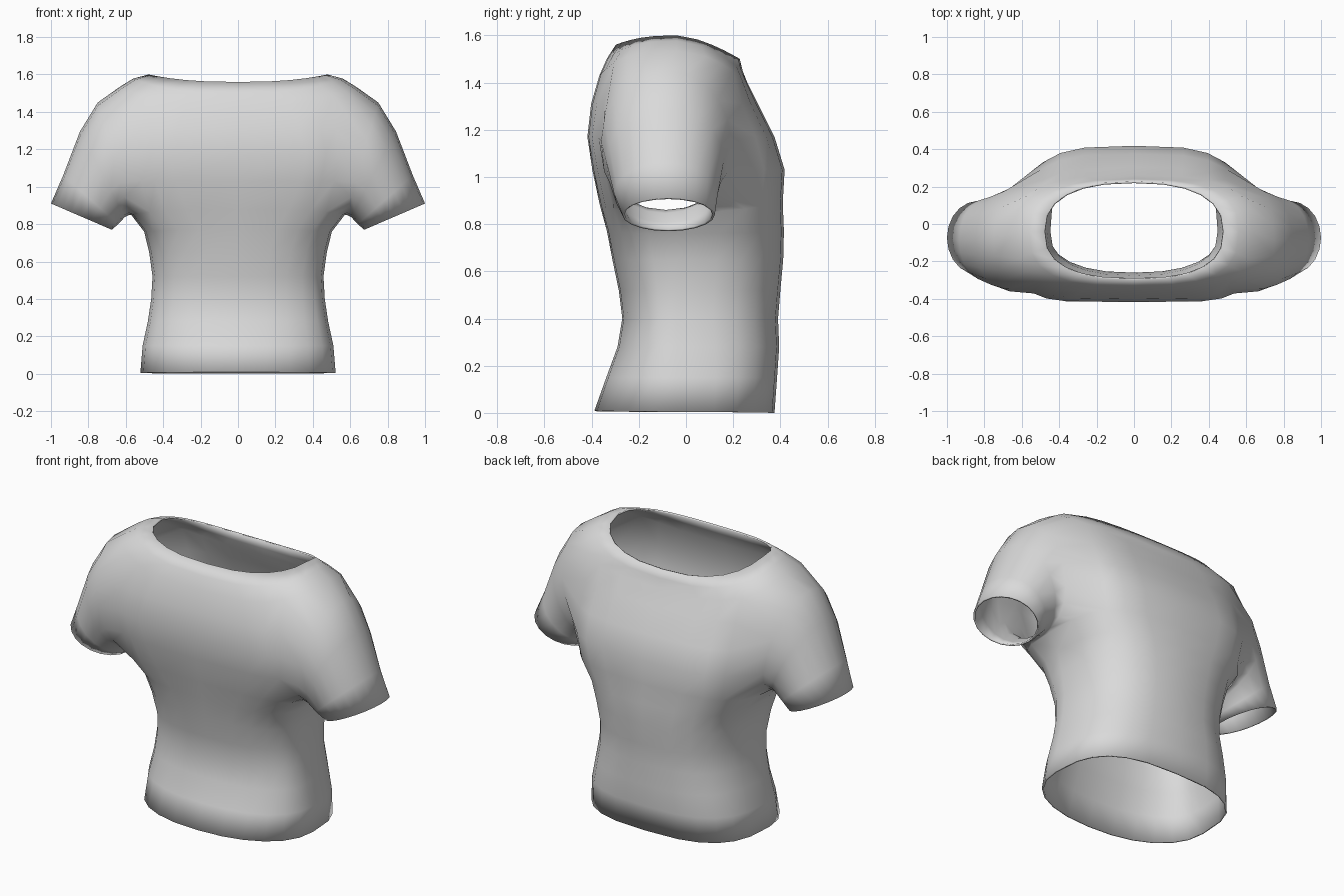
import bpy, bmesh, math

if "Cube" in bpy.data.objects:
    bpy.data.objects.remove(bpy.data.objects["Cube"])

N = 24          # columns around the torso
HALF = 3        # armhole spans this many columns each side of the side seam
YC = -0.04      # y of the side seams

# Torso rings: half width, front y, back y, side z, front z, back z, front squareness, back squareness
RINGS = [
    (.522, -.388, .375, .005, .010, .000, .90, .70),   # hem
    (.510, -.338, .386, .15, .15, .15, .88, .70),
    (.482, -.290, .395, .28, .28, .28, .86, .72),
    (.464, -.270, .390, .40, .40, .40, .84, .75),
    (.457, -.285, .400, .52, .52, .52, .82, .75),      # waist
    (.475, -.312, .412, .65, .65, .65, .75, .72),
    (.502, -.335, .415, .76, .77, .77, .66, .68),
    (.570, -.365, .410, .848, .88, .89, .55, .63),     # armpit
    (.600, -.397, .418, 1.03, 1.03, 1.03, .43, .61),
    (.610, -.418, .375, 1.17, 1.17, 1.17, .38, .62),   # chest
    (.610, -.402, .305, 1.31, 1.31, 1.31, .46, .64),
    (.630, -.367, .260, 1.535, 1.43, 1.40, .60, .66),  # shoulder
    (.560, -.336, .240, 1.578, 1.50, 1.45, .70, .74),
    (.478, -.298, .228, 1.600, 1.560, 1.50, .78, .82), # neckline
]
ARMPIT, SHOULDER = 7, 11

# Sleeve rings: inner x, inner z, outer x, outer z, front y, back y, squareness
SLEEVE = [
    (.580, .850, .750, 1.450, -.360, .190, .72),
    (.605, .838, .845, 1.295, -.338, .160, .82),
    (.640, .800, .935, 1.060, -.305, .135, .92),
    (.675, .770, 1.000, .910, -.270, .122, 1.0),       # cuff
]


def spow(v, p):
    return math.copysign(abs(v) ** p, v)


def ring_point(ring, i):
    hx, yf, yb, zs, zf, zb, pf, pb = ring
    a = 2 * math.pi * i / N
    c, s = math.cos(a), math.sin(a)
    y_end, z_end, p, q = (yf, zf, pf, 2) if s < 0 else (yb, zb, pb, 1.3)
    return (hx * spow(c, p), YC + (y_end - YC) * abs(s) ** p,
            zs + (z_end - zs) * abs(s) ** q)


def side_offset(i):
    """Signed column distance from the nearest side seam."""
    return (i + N // 4) % (N // 2) - N // 4


bm = bmesh.new()

# Torso grid, with the armhole interiors left out
grid = {}
for r, ring in enumerate(RINGS):
    for i in range(N):
        if ARMPIT < r < SHOULDER and abs(side_offset(i)) < HALF:
            continue
        grid[r, i] = bm.verts.new(ring_point(ring, i))
for r in range(len(RINGS) - 1):
    for i in range(N):
        in_arm = -HALF <= side_offset(i) < HALF
        if ARMPIT <= r < SHOULDER and in_arm:
            continue
        j = (i + 1) % N
        bm.faces.new((grid[r, i], grid[r, j], grid[r + 1, j], grid[r + 1, i]))

# Sleeves, lofted from each armhole edge to the cuff
for side in (1, -1):
    def col(k):
        return (k if side > 0 else N // 2 - k) % N
    span = list(range(-HALF, HALF + 1))
    rows = list(range(ARMPIT + 1, SHOULDER))
    loop = [grid[ARMPIT, col(k)] for k in span]
    loop += [grid[r, col(HALF)] for r in rows]
    loop += [grid[SHOULDER, col(k)] for k in reversed(span)]
    loop += [grid[r, col(-HALF)] for r in reversed(rows)]
    count = len(loop)
    for xi, zi, xo, zo, yf, yb, p in SLEEVE:
        new = []
        for k in range(count):
            t = 2 * math.pi * (k - HALF) / count
            c, s = math.cos(t), math.sin(t)
            if c > 0:                       # fuller underarm
                c = spow(c, p)
            new.append(bm.verts.new((side * ((xi + xo) / 2 + (xi - xo) / 2 * c),
                                     (yf + yb) / 2 + (yb - yf) / 2 * s,
                                     (zi + zo) / 2 + (zi - zo) / 2 * c)))
        for k in range(count):
            m = (k + 1) % count
            bm.faces.new((loop[k], loop[m], new[m], new[k]))
        loop = new

# Make all normals face outward
bmesh.ops.recalc_face_normals(bm, faces=bm.faces[:])
bm.normal_update()
front = min(bm.faces, key=lambda f: f.calc_center_median().y)
if front.normal.y > 0:
    bmesh.ops.reverse_faces(bm, faces=bm.faces[:])

mesh = bpy.data.meshes.new("shirt")
bm.to_mesh(mesh)
bm.free()
shirt = bpy.data.objects.new("shirt", mesh)
bpy.context.collection.objects.link(shirt)

# Plain grey cloth
cloth = bpy.data.materials.new("grey_cloth")
cloth.diffuse_color = (0.7, 0.7, 0.7, 1)
cloth.use_nodes = True
cloth.node_tree.nodes["Principled BSDF"].inputs["Base Color"].default_value = cloth.diffuse_color
mesh.materials.append(cloth)

# Thin fabric, thickened inward
fabric = shirt.modifiers.new("fabric_thickness", 'SOLIDIFY')
fabric.thickness = 0.01
fabric.offset = -1

bpy.context.view_layer.objects.active = shirt
shirt.select_set(True)
bpy.ops.object.shade_smooth_by_angle(angle=math.radians(70))
